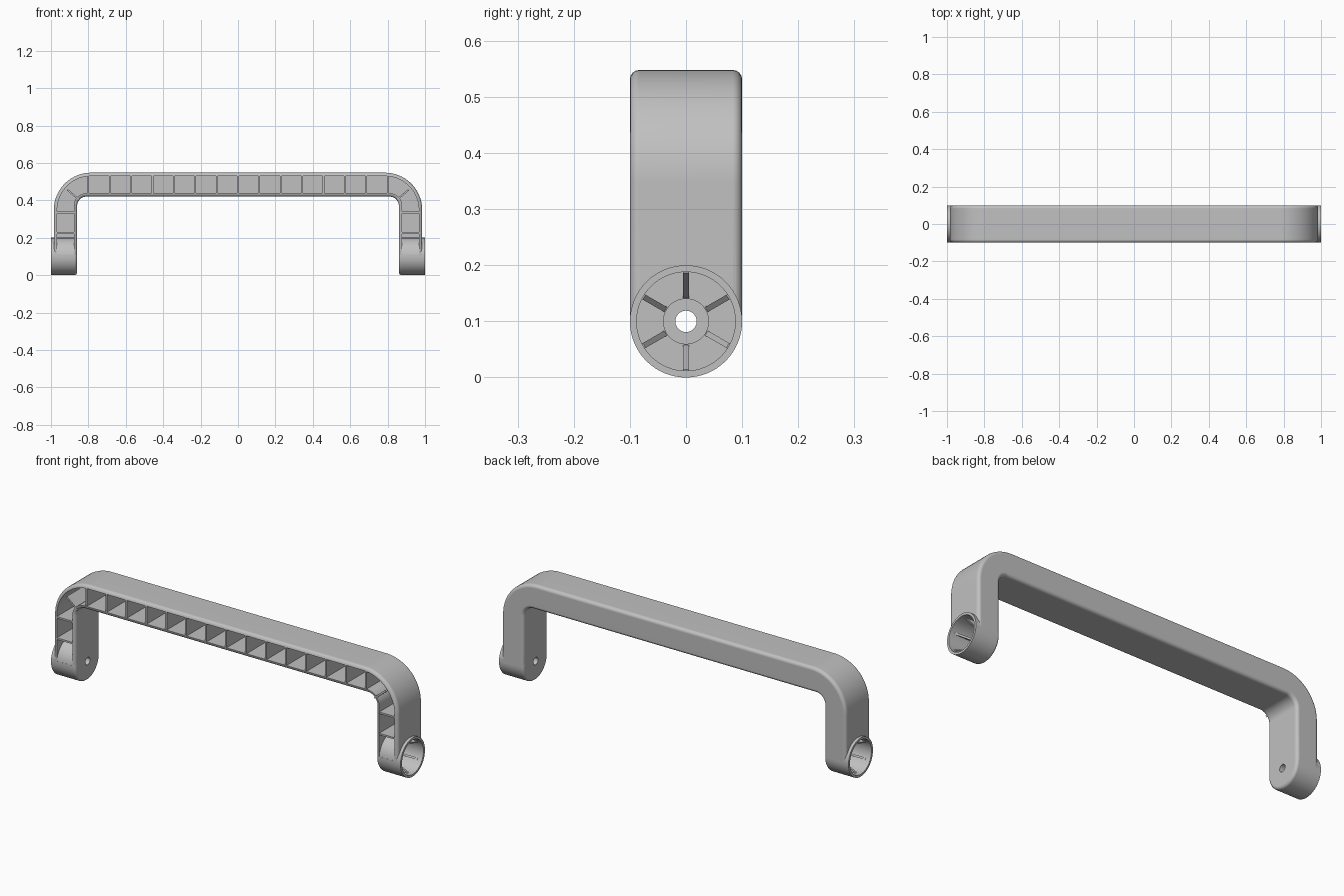
import bpy, bmesh
from math import sin, cos, pi, radians
from mathutils import Matrix, Vector

if "Cube" in bpy.data.objects:
    bpy.data.objects.remove(bpy.data.objects["Cube"])

grey = bpy.data.materials.new("satin grey")
grey.use_nodes = True
grey.diffuse_color = (0.53, 0.53, 0.53, 1)
grey.node_tree.nodes["Principled BSDF"].inputs["Base Color"].default_value = grey.diffuse_color

WALL, HALF, BACK = 0.018, 0.1, 0.082
OUT_X, IN_X, TOP, UNDER = 0.985, 0.86, 0.548, 0.42
FOOT_Z, FLOOR_X = 0.1, 0.878


def finish(bm, name):
    bmesh.ops.recalc_face_normals(bm, faces=bm.faces)
    mesh = bpy.data.meshes.new(name)
    bm.to_mesh(mesh)
    bm.free()
    mesh.materials.append(grey)
    obj = bpy.data.objects.new(name, mesh)
    bpy.context.collection.objects.link(obj)
    return obj


def arch_outline(inset, bottom):
    """Closed arch shape in x and z, shrunk by inset."""
    def half(x, z, radius, steps):
        pts = [(x, bottom)]
        for i in range(steps + 1):
            a = i / steps * pi / 2
            pts.append((x - radius + radius * cos(a), z - radius + radius * sin(a)))
        return pts
    outer = half(OUT_X - inset, TOP - inset, 0.2 - inset, 16)
    inner = half(IN_X + inset, UNDER + inset, 0.05 + inset, 10)
    mirror = lambda pts: [(-x, z) for x, z in reversed(pts)]
    return outer + mirror(outer) + list(reversed(mirror(inner))) + list(reversed(inner))


def extrude_y(pts, y0, y1):
    bm = bmesh.new()
    face = bm.faces.new([bm.verts.new((x, y0, z)) for x, z in pts])
    new = bmesh.ops.extrude_face_region(bm, geom=[face])["geom"]
    bmesh.ops.translate(bm, vec=(0, y1 - y0, 0),
                        verts=[g for g in new if isinstance(g, bmesh.types.BMVert)])
    return bm


def cylinder_x(name, radius, x0, x1, rim=0):
    """Cylinder along x at foot height, with the x0 rim optionally rounded."""
    bm = bmesh.new()
    place = Matrix.Translation(((x0 + x1) / 2, 0, FOOT_Z)) @ Matrix.Rotation(pi / 2, 4, "Y")
    bmesh.ops.create_cone(bm, cap_ends=True, segments=64, radius1=radius, radius2=radius,
                          depth=abs(x1 - x0), matrix=place)
    if rim:
        edges = [e for e in bm.edges if all(abs(v.co.x - x0) < 1e-4 for v in e.verts)]
        bmesh.ops.bevel(bm, geom=edges, offset=rim, segments=4, profile=0.5, affect="EDGES")
    return finish(bm, name)


def combine(target, other, operation):
    mod = target.modifiers.new(operation.lower(), "BOOLEAN")
    mod.operation, mod.object, mod.solver = operation, other, "EXACT"
    bpy.context.view_layer.objects.active = target
    bpy.ops.object.modifier_apply(modifier=mod.name)
    bpy.data.objects.remove(other)


def box(name, size, center, angle=0):
    bm = bmesh.new()
    bmesh.ops.create_cube(bm, size=1)
    bmesh.ops.scale(bm, vec=size, verts=bm.verts)
    bmesh.ops.transform(bm, verts=bm.verts,
                        matrix=Matrix.Translation(center) @ Matrix.Rotation(angle, 4, "Y"))
    return finish(bm, name)


# Arched grip with rounded long edges
bm = extrude_y(arch_outline(0, FOOT_Z), -HALF, HALF)
rims = [e for e in bm.edges if abs(e.verts[0].co.y - e.verts[1].co.y) < 1e-5
        and max(v.co.z for v in e.verts) > FOOT_Z + 0.01]
bmesh.ops.bevel(bm, geom=rims, offset=0.017, segments=4, profile=0.5, affect="EDGES")
grip = finish(bm, "grip")

# Hollow open at the front
combine(grip, finish(extrude_y(arch_outline(WALL, FOOT_Z + 0.01), -0.2, BACK), "hollow"),
        "DIFFERENCE")

# Round feet, each with an outward cup, a low boss and a screw hole
for s in (-1, 1):
    combine(grip, cylinder_x("foot", HALF, s * IN_X, s, 0.015), "UNION")
    combine(grip, cylinder_x("cup", 0.088, s * FLOOR_X, s * 1.1), "DIFFERENCE")
    combine(grip, cylinder_x("boss", 0.041, s * (FLOOR_X - 0.008), s * (FLOOR_X + 0.008)), "UNION")
    combine(grip, cylinder_x("screw_hole", 0.019, s * 0.8, s * 1.1), "DIFFERENCE")

bpy.ops.object.select_all(action="DESELECT")
grip.select_set(True)
bpy.context.view_layer.objects.active = grip
bpy.ops.object.shade_smooth_by_angle(angle=radians(30))
normals = grip.modifiers.new("even shading", "WEIGHTED_NORMAL")
normals.keep_sharp = True

# Stiffening ribs across the hollow
RIB = 0.009
depth, mid_y = BACK + 0.102, (BACK - 0.096) / 2
span = TOP - UNDER - 2 * WALL + 0.012
for i in range(15):
    x = -0.8 + i * 1.6 / 14
    box("bar_rib", (RIB, depth, span), (x, mid_y, (TOP + UNDER) / 2))
for s in (-1, 1):
    leg_x = s * (OUT_X + IN_X) / 2
    for z in (0.225, 0.335):
        box("leg_rib", (OUT_X - IN_X - 2 * WALL + 0.012, depth, RIB), (leg_x, mid_y, z))
    box("corner_rib", (0.082, depth, RIB), (s * 0.881, mid_y, 0.43), -s * radians(40))

# Tapered gussets inside each cup
for s in (-1, 1):
    for k in range(6):
        bm = extrude_y([(s * (FLOOR_X - 0.004), 0.042), (s * (FLOOR_X + 0.002), 0.042),
                        (s * 0.975, 0.086), (s * 0.975, 0.091), (s * (FLOOR_X - 0.004), 0.091)],
                       -0.005, 0.005)
        turn = Matrix.Translation((0, 0, FOOT_Z)) @ Matrix.Rotation(k * pi / 3, 4, "X")
        bmesh.ops.transform(bm, matrix=turn, verts=bm.verts)
        finish(bm, "cup_gusset")
